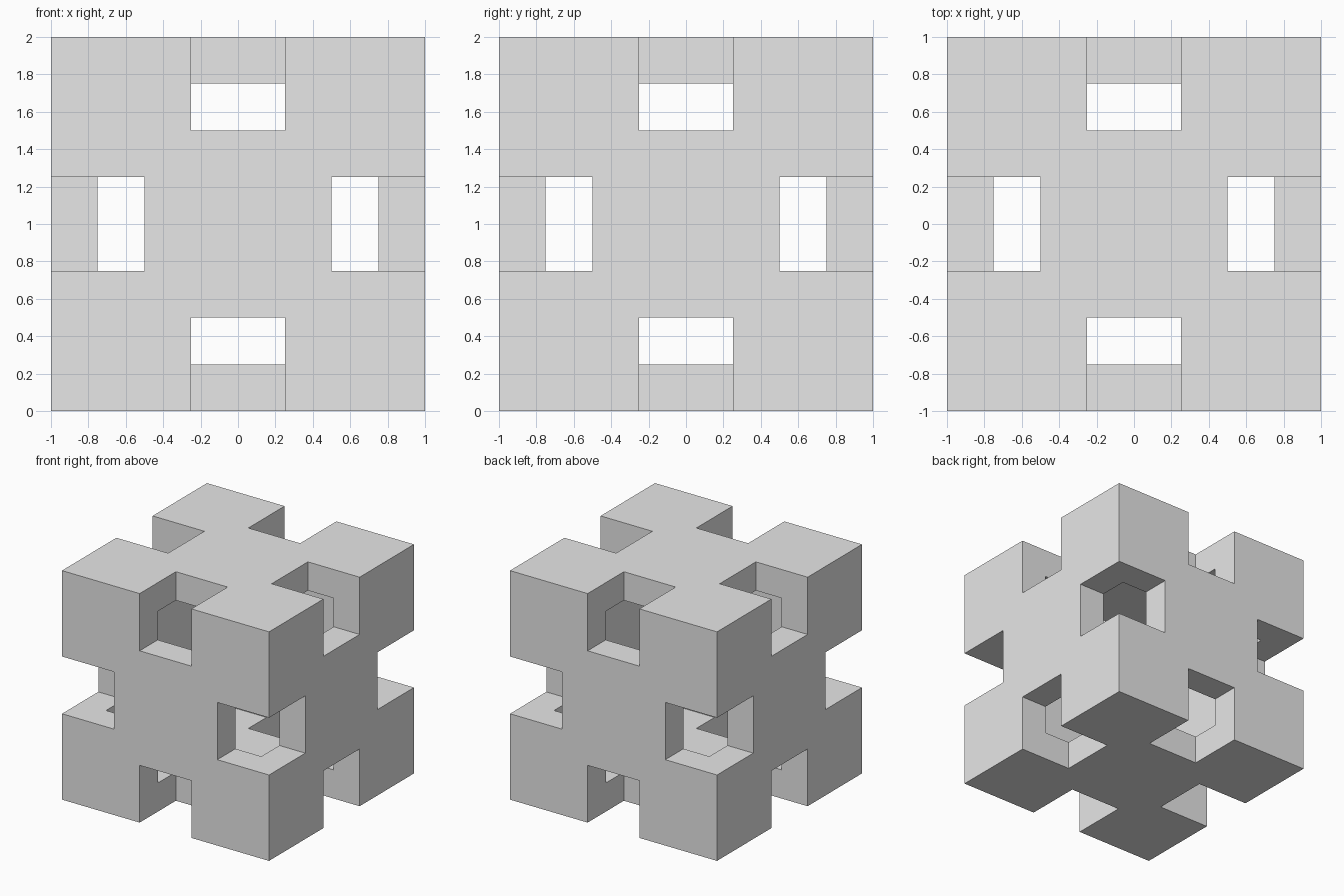
import bpy
import bmesh
from itertools import product
from mathutils import Matrix, Vector

HALF = 1.0      # half the cube side
WALL = 0.25     # shell thickness
NOTCH = 0.5     # notch depth and width

default = bpy.data.objects.get("Cube")
if default:
    bpy.data.objects.remove(default, do_unlink=True)

grey = bpy.data.materials.new("plain_grey")
grey.use_nodes = True
grey.diffuse_color = (0.8, 0.8, 0.8, 1)
grey.node_tree.nodes["Principled BSDF"].inputs["Base Color"].default_value = (0.8, 0.8, 0.8, 1)


def boxes(name, specs):
    """One mesh object made of separate boxes, each a (centre, size) pair."""
    bm = bmesh.new()
    for centre, size in specs:
        bmesh.ops.create_cube(bm, size=1, matrix=Matrix.Translation(centre) @ Matrix.Diagonal((*size, 1)))
    mesh = bpy.data.meshes.new(name)
    bm.to_mesh(mesh)
    bm.free()
    mesh.materials.append(grey)
    obj = bpy.data.objects.new(name, mesh)
    bpy.context.collection.objects.link(obj)
    return obj


def cut(target, cutter):
    """Subtract the cutter from the target and discard it."""
    cutter.hide_render = True
    mod = target.modifiers.new(cutter.name, 'BOOLEAN')
    mod.operation = 'DIFFERENCE'
    mod.solver = 'EXACT'
    mod.object = cutter
    bpy.context.view_layer.objects.active = target
    bpy.ops.object.modifier_apply(modifier=mod.name)
    bpy.data.objects.remove(cutter, do_unlink=True)


middle = Vector((0, 0, HALF))

# Hollow cube shell
shell = boxes("notched_hollow_cube", [(middle, [2 * HALF] * 3)])
cut(shell, boxes("cavity_cutter", [(middle, [2 * (HALF - WALL)] * 3)]))

# A notch through the middle of each of the twelve edges, opening into the cavity
notches = []
for axis, a, b in product(range(3), (-1, 1), (-1, 1)):
    centre = Vector((a, b))
    offset = [a * HALF, b * HALF]
    size = [2 * NOTCH, 2 * NOTCH]
    offset.insert(axis, 0)
    size.insert(axis, NOTCH)
    notches.append((middle + Vector(offset), size))
cut(shell, boxes("notch_cutter", notches))
